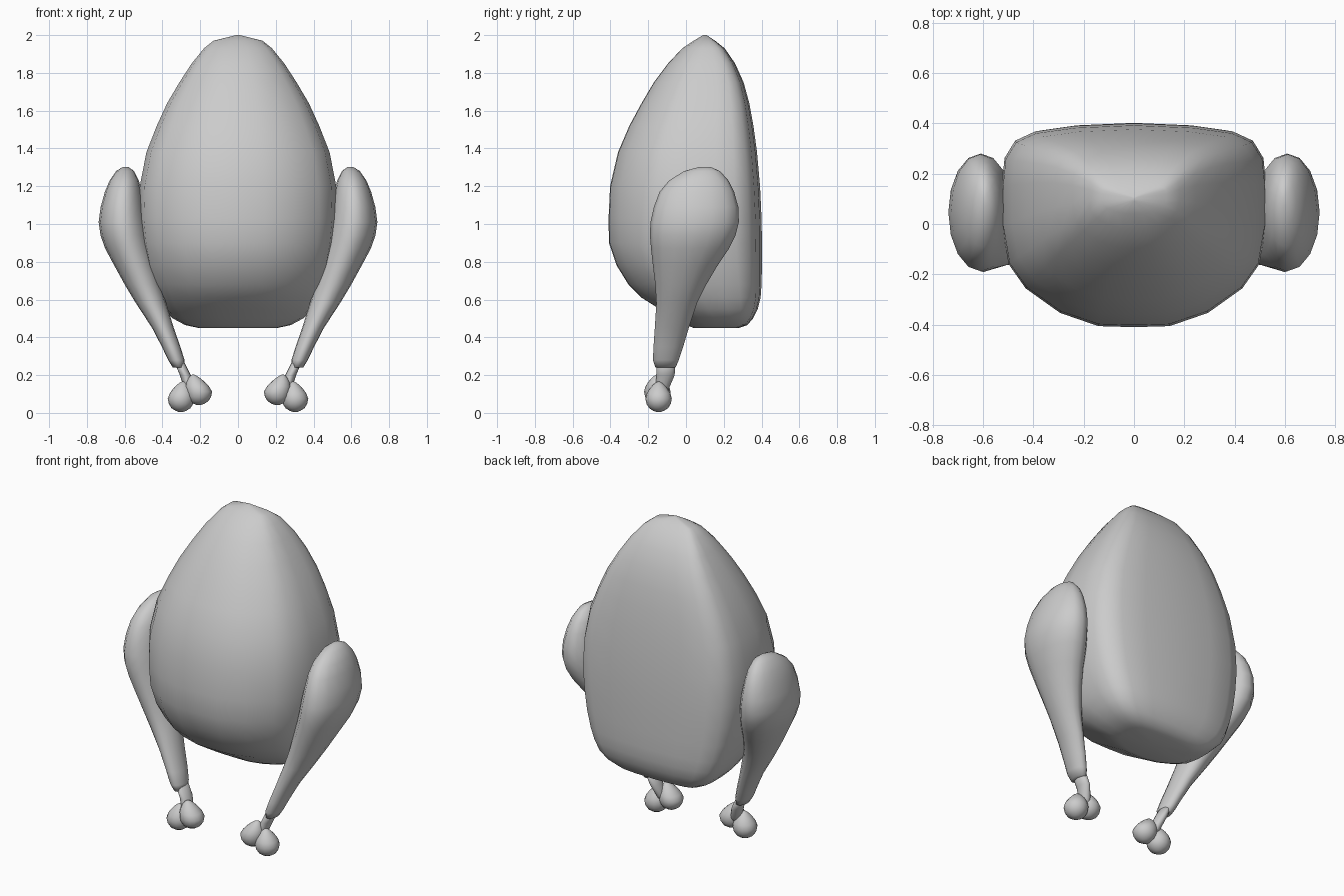
import bpy, bmesh, math


def loft(name, sections, outline, mirror=False):
    """Stack horizontal slices (z, x_min, x_max, y_front, y_back) of a unit outline."""
    bm = bmesh.new()
    rings = []
    for z, x0, x1, y0, y1 in sections:
        cx, hx, cy, hy = (x0 + x1) / 2, (x1 - x0) / 2, (y0 + y1) / 2, (y1 - y0) / 2
        rings.append([bm.verts.new((cx + u * hx, cy + v * hy, z)) for u, v in outline])
    n = len(outline)
    for a, b in zip(rings, rings[1:]):
        for i in range(n):
            j = (i + 1) % n
            bm.faces.new((a[i], a[j], b[j], b[i]))
    # close both ends with a fan
    for ring in (rings[0], rings[-1]):
        bmesh.ops.poke(bm, faces=[bm.faces.new(ring)])
    bmesh.ops.recalc_face_normals(bm, faces=bm.faces)
    for f in bm.faces:
        f.smooth = True
    me = bpy.data.meshes.new(name)
    bm.to_mesh(me)
    bm.free()
    ob = bpy.data.objects.new(name, me)
    bpy.context.collection.objects.link(ob)
    if mirror:
        ob.modifiers.new("Mirror", "MIRROR")
    return ob


circle = [(math.cos(i * math.tau / 16), math.sin(i * math.tau / 16)) for i in range(16)]

# Body: rounded breast in front, flat back
half = [(.27, -.99), (.56, -.86), (.82, -.62), (.95, -.38), (1, 0), (1, .4),
        (.98, .66), (.9, .83), (.75, .92), (.45, .975)]
body_outline = [(0, -1)] + half + [(0, 1)] + [(-u, v) for u, v in reversed(half)]
body = [
    (2.00, .01, .09, .11), (1.97, .13, .04, .155), (1.93, .18, -.02, .205),
    (1.85, .245, -.095, .26), (1.75, .31, -.17, .305), (1.64, .375, -.235, .335),
    (1.52, .43, -.30, .357), (1.38, .485, -.36, .376), (1.20, .52, -.402, .392),
    (1.03, .525, -.41, .40), (.90, .512, -.408, .402), (.78, .49, -.367, .402),
    (.68, .46, -.305, .40), (.61, .43, -.235, .395), (.55, .395, -.14, .38),
    (.50, .345, -.06, .355), (.465, .28, 0, .325), (.45, .21, .04, .28)]
loft("body", [(z, -w, w, f, b) for z, w, f, b in body], body_outline)

# Drumsticks
loft("drumstick", [
    (1.302, .58, .61, .07, .13), (1.28, .55, .645, -.01, .18),
    (1.23, .525, .68, -.09, .225), (1.17, .51, .705, -.14, .255),
    (1.09, .495, .727, -.17, .277), (1.01, .48, .738, -.188, .28),
    (.94, .47, .728, -.191, .262), (.87, .455, .703, -.185, .228),
    (.78, .435, .655, -.175, .167), (.68, .41, .60, -.163, .108),
    (.58, .38, .54, -.157, .058), (.45, .34, .455, -.165, .015),
    (.35, .305, .403, -.172, -.015), (.28, .283, .37, -.175, -.038),
    (.24, .283, .345, -.162, -.055)], circle, True)

# Bone shafts
loft("leg_bone", [
    (.30, .30, .35, -.155, -.055), (.20, .25, .308, -.155, -.06),
    (.13, .225, .285, -.165, -.09), (.09, .225, .27, -.165, -.11)], circle, True)

# Bone knobs: spheres drawn to a soft point on top
knob_profile = [(0, .012), (.006, .028), (.02, .05), (.042, .064), (.07, .07),
                (.098, .063), (.122, .048), (.14, .033), (.153, .019), (.16, .006)]
for name, x, y, z, lean in (("outer_knob", .302, -.145, .005, -.01),
                            ("inner_knob", .207, -.152, .042, .03)):
    sections = []
    for h, r in knob_profile:
        cx = x + lean * max(0, h - .07) / .09
        sections.append((z + h, cx - r, cx + r, y - r, y + r))
    loft(name, sections, circle, True)
